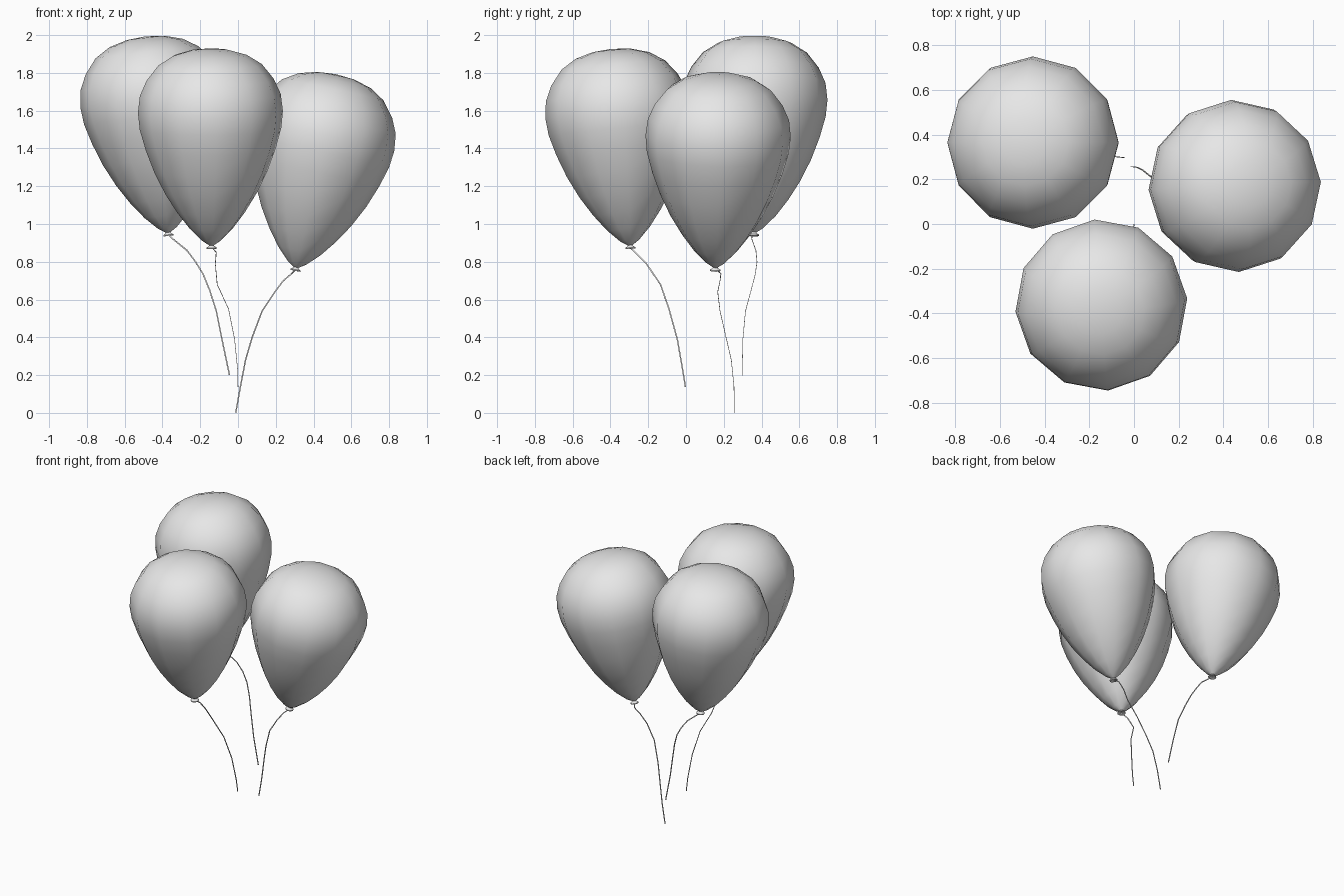
import bpy
import bmesh
import math
from mathutils import Vector, Matrix

cube = bpy.data.objects.get("Cube")
if cube:
    bpy.data.objects.remove(cube, do_unlink=True)

grey = bpy.data.materials.new("light_grey")
grey.use_nodes = True
grey.diffuse_color = (0.8, 0.8, 0.8, 1)
grey.node_tree.nodes["Principled BSDF"].inputs["Base Color"].default_value = (0.8, 0.8, 0.8, 1)

SIDES = 12
# (radius, height) from the tip to the crown
BALLOON = [(0.012, 0), (0.05, 0.025), (0.115, 0.09), (0.18, 0.175), (0.243, 0.275),
           (0.3, 0.39), (0.345, 0.51), (0.376, 0.62), (0.385, 0.71), (0.374, 0.8),
           (0.338, 0.88), (0.275, 0.96), (0.195, 1.01), (0.1, 1.037), (0, 1.045)]
KNOT = [(0.012, 0.006), (0.014, -0.003), (0.027, -0.012), (0.027, -0.018), (0, -0.01)]


def finish(name, bm, angle):
    bmesh.ops.recalc_face_normals(bm, faces=bm.faces)
    mesh = bpy.data.meshes.new(name)
    bm.to_mesh(mesh)
    bm.free()
    obj = bpy.data.objects.new(name, mesh)
    bpy.context.collection.objects.link(obj)
    mesh.materials.append(grey)
    bpy.ops.object.select_all(action='DESELECT')
    obj.select_set(True)
    bpy.context.view_layer.objects.active = obj
    bpy.ops.object.shade_smooth_by_angle(angle=math.radians(angle))
    return obj


def lathe(name, profile, matrix, angle):
    bm = bmesh.new()
    verts = [bm.verts.new((r, 0, z)) for r, z in profile]
    edges = [bm.edges.new(pair) for pair in zip(verts, verts[1:])]
    bmesh.ops.spin(bm, geom=verts + edges, cent=(0, 0, 0), axis=(0, 0, 1),
                   angle=math.tau, steps=SIDES, use_merge=True)
    bmesh.ops.remove_doubles(bm, verts=bm.verts, dist=0.0005)
    bm.transform(matrix)
    return finish(name, bm, angle)


def ribbon(name, path, side):
    """Sweep a thin flat strip along the path, its width lying towards side."""
    bm = bmesh.new()
    pts = [Vector(p) for p in path]
    rings = []
    for i, p in enumerate(pts):
        tangent = (pts[min(i + 1, len(pts) - 1)] - pts[max(i - 1, 0)]).normalized()
        flat = tangent.cross(Vector(side)).normalized()
        wide = flat.cross(tangent) * 0.0035
        flat *= 0.0015
        rings.append([bm.verts.new(p + a * wide + b * flat)
                      for a, b in ((1, 1), (-1, 1), (-1, -1), (1, -1))])
    for low, high in zip(rings, rings[1:]):
        for k in range(4):
            n = (k + 1) % 4
            bm.faces.new((low[k], low[n], high[n], high[k]))
    bm.faces.new(rings[0])
    bm.faces.new(rings[-1])
    return finish(name, bm, 40)


# name, tip, centre of the widest ring, twist, string side, string path
bunch = [
    ("back_right", (-0.37, 0.36, 0.955), (-0.452, 0.364, 1.66), 0, (1, 0, 0),
     [(-0.37, 0.357, 0.945), (-0.35, 0.347, 0.925), (-0.27, 0.37, 0.86),
      (-0.225, 0.376, 0.8), (-0.185, 0.367, 0.735), (-0.15, 0.345, 0.65),
      (-0.115, 0.315, 0.54), (-0.085, 0.301, 0.39), (-0.045, 0.297, 0.2)]),
    ("front", (-0.14, -0.296, 0.887), (-0.146, -0.362, 1.59), 4.5, (0, 1, 0),
     [(-0.14, -0.296, 0.877), (-0.115, -0.27, 0.85), (-0.12, -0.21, 0.79),
      (-0.11, -0.135, 0.68), (-0.05, -0.09, 0.55), (-0.018, -0.046, 0.39),
      (-0.002, -0.018, 0.23), (0, -0.003, 0.137)]),
    ("left", (0.307, 0.155, 0.77), (0.45, 0.17, 1.46), 2.5, (1, 0, 0),
     [(0.305, 0.155, 0.76), (0.285, 0.185, 0.738), (0.24, 0.18, 0.7),
      (0.195, 0.168, 0.64), (0.128, 0.18, 0.54), (0.075, 0.212, 0.4),
      (0.04, 0.24, 0.28), (0.013, 0.254, 0.14), (-0.012, 0.256, 0.001)]),
]

for name, tip, centre, twist, side, path in bunch:
    tip = Vector(tip)
    lean = Vector((0, 0, 1)).rotation_difference(Vector(centre) - tip).to_matrix().to_4x4()
    place = Matrix.Translation(tip) @ lean @ Matrix.Rotation(math.radians(twist), 4, 'Z')
    lathe(name + "_balloon", BALLOON, place, 80)
    lathe(name + "_knot", KNOT, place, 50)
    ribbon(name + "_string", path, side)
